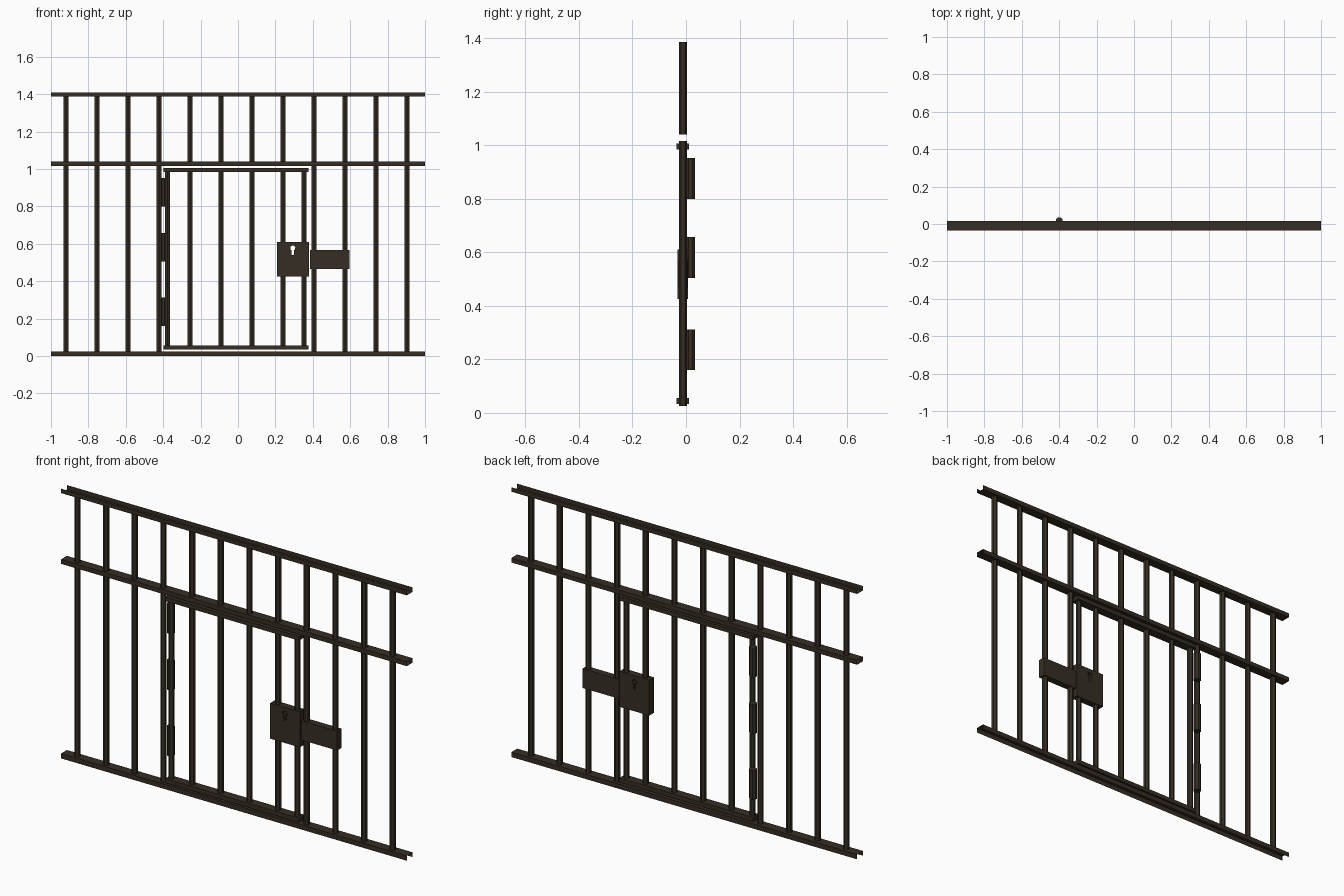
import bpy, bmesh, math
from mathutils import Matrix

if "Cube" in bpy.data.objects:
    bpy.data.objects.remove(bpy.data.objects["Cube"])

iron = bpy.data.materials.new("dark_brown_iron")
iron.diffuse_color = (0.036, 0.027, 0.017, 1)
iron.use_nodes = True
iron.node_tree.nodes["Principled BSDF"].inputs["Base Color"].default_value = iron.diffuse_color
YC = -0.0115  # depth centre of the bars


def finish(name, bm):
    me = bpy.data.meshes.new(name)
    bm.to_mesh(me)
    bm.free()
    me.materials.append(iron)
    ob = bpy.data.objects.new(name, me)
    bpy.context.collection.objects.link(ob)
    return ob


def box(name, x0, x1, y0, y1, z0, z1, open_dirs=()):
    """Box between limits; faces whose normal is in open_dirs are left off."""
    bm = bmesh.new()
    bmesh.ops.create_cube(bm, size=1)
    for v in bm.verts:
        v.co.x = x1 if v.co.x > 0 else x0
        v.co.y = y1 if v.co.y > 0 else y0
        v.co.z = z1 if v.co.z > 0 else z0
    bm.normal_update()
    gone = [f for f in bm.faces
            if any(sum(a * b for a, b in zip(f.normal, d)) > 0.9 for d in open_dirs)]
    bmesh.ops.delete(bm, geom=gone, context='FACES')
    return finish(name, bm)


def rod(name, x, y, z0, z1, r, sides, turn=0.0, caps=False):
    bm = bmesh.new()
    m = Matrix.Translation((x, y, (z0 + z1) / 2)) @ Matrix.Rotation(turn, 4, 'Z')
    bmesh.ops.create_cone(bm, cap_ends=caps, segments=sides, radius1=r, radius2=r,
                          depth=z1 - z0, matrix=m)
    return finish(name, bm)


# Long wall rails, open at the ends and against floor and ceiling
ENDS = [(1, 0, 0), (-1, 0, 0)]
box("bottom_rail", -1, 1, -0.034, 0.015, 0.0, 0.025, ENDS + [(0, 0, -1)])
box("middle_rail", -1, 1, -0.034, 0.015, 1.017, 1.04, ENDS)
box("top_rail", -1, 1, -0.034, 0.015, 1.387, 1.41, ENDS + [(0, 0, 1)])

# Door rails
box("door_bottom_rail", -0.397, 0.377, -0.035, 0.012, 0.034, 0.056)
box("door_top_rail", -0.397, 0.377, -0.035, 0.012, 0.984, 1.006)

# Hexagonal vertical bars: wall, door infill and above the door
for i in range(12):
    x = -0.92 + i * 0.1658
    if 4 <= i <= 7:
        rod("door_bar", x, YC, 0.056, 0.984, 0.015, 6)
    else:
        rod("wall_bar", x, YC, 0.025, 1.017, 0.015, 6)
    rod("upper_bar", x, YC, 1.04, 1.387, 0.015, 6)
for x in (-0.377, 0.352):
    rod("door_stile", x, YC, 0.056, 0.984, 0.015, 6)

# Hinge barrels
for z in (0.16, 0.505, 0.80):
    rod("hinge", -0.4, 0.0165, z, z + 0.152, 0.0195, 8, math.pi / 8, True)

# Lock case with a keyhole cut right through
lock = box("lock_case", 0.208, 0.379, -0.031, 0.007, 0.425, 0.611)
bm = bmesh.new()
outline = [(0.007, 0.541), (0.007, 0.566)]
outline += [(0.014 * math.cos(a), 0.578 + 0.013 * math.sin(a))
            for a in [math.radians(-30 + 40 * k) for k in range(7)]]
outline += [(-0.007, 0.566), (-0.007, 0.541)]
face = bm.faces.new([bm.verts.new((0.293 + x, -0.1, z)) for x, z in outline])
ext = bmesh.ops.extrude_face_region(bm, geom=[face])
for v in ext["geom"]:
    if isinstance(v, bmesh.types.BMVert):
        v.co.y = 0.1
bmesh.ops.recalc_face_normals(bm, faces=bm.faces)
cutter = finish("keyhole_cutter", bm)
cutter.hide_render = True
cutter.hide_set(True)
cut = lock.modifiers.new("keyhole", 'BOOLEAN')
cut.operation = 'DIFFERENCE'
cut.solver = 'EXACT'
cut.object = cutter

# Bolt keeper on the wall side
box("bolt_keeper", 0.384, 0.595, -0.030, 0.006, 0.466, 0.567)
